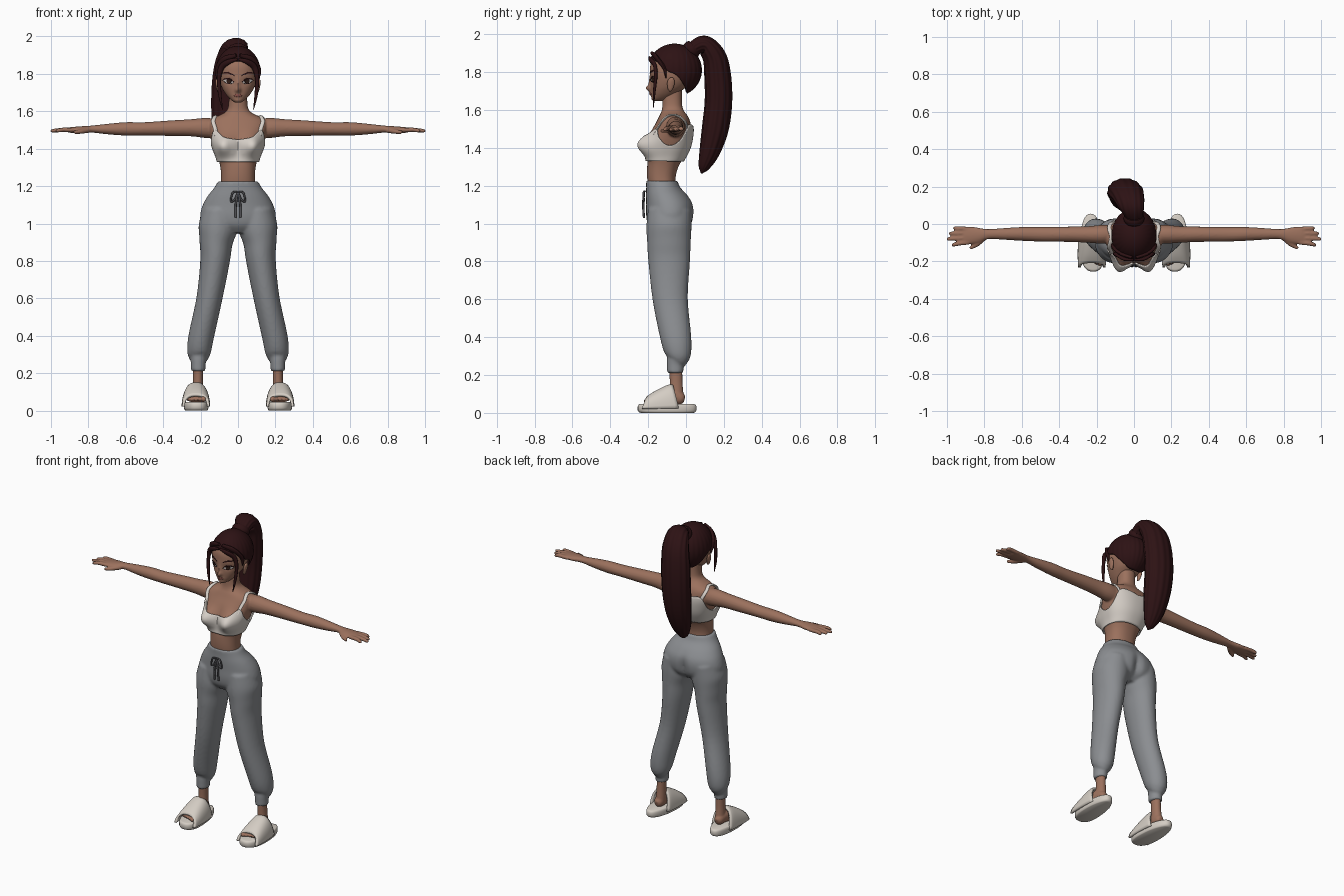
import bpy, bmesh, math
from mathutils import Vector as V

old = bpy.data.objects.get("Cube")
if old:
    bpy.data.objects.remove(old, do_unlink=True)


def material(name, r, g, b):
    m = bpy.data.materials.new(name)
    m.use_nodes = True
    m.diffuse_color = (r, g, b, 1)
    node = m.node_tree.nodes["Principled BSDF"]
    node.inputs["Base Color"].default_value = (r, g, b, 1)
    node.inputs["Roughness"].default_value = 0.8
    return m


SKIN = material("warm skin", .33, .165, .11)
HAIR = material("dark maroon hair", .026, .006, .007)
TOP = material("off white cotton", .68, .63, .58)
PANTS = material("grey fleece", .26, .27, .285)
SLIDE = material("cream rubber", .66, .61, .55)
CORD = material("dark grey cord", .09, .09, .1)
EYE = material("eye white", .7, .66, .63)
IRIS = material("deep brown iris", .03, .012, .008)
LIP = material("rose lip", .3, .1, .08)


def interp(table, t):
    """Smooth interpolation of rows whose first entry rises."""
    t = min(max(t, table[0][0]), table[-1][0])
    i = max(k for k in range(len(table) - 1) if table[k][0] <= t)
    a, b = table[i], table[i + 1]
    p, n = table[max(i - 1, 0)], table[min(i + 2, len(table) - 1)]
    h = b[0] - a[0]
    s = (t - a[0]) / h
    out = []
    for k in range(1, len(a)):
        m0 = (b[k] - p[k]) / (b[0] - p[0]) * h
        m1 = (n[k] - a[k]) / (n[0] - a[0]) * h
        out.append((2*s**3 - 3*s*s + 1) * a[k] + (s**3 - 2*s*s + s) * m0
                   + (3*s*s - 2*s**3) * b[k] + (s**3 - s*s) * m1)
    return out


def spw(v, p):
    return math.copysign(abs(v) ** p, v)


def steps(a, b, n):
    return [a + (b - a) * i / n for i in range(n + 1)]


def tube(pts, ref, seg=20, fine=5, ridge=0):
    """Rows of an elliptic sweep; each point is x, y, z and two radii."""
    table = [(i, *p) for i, p in enumerate(pts)]
    path = [interp(table, t) for t in steps(0, len(pts) - 1, fine * (len(pts) - 1))]
    rows = []
    for i, p in enumerate(path):
        tan = V(path[min(i + 1, len(path) - 1)][:3]) - V(path[max(i - 1, 0)][:3])
        side = tan.cross(V(ref)).normalized()
        up = side.cross(tan).normalized()
        row = []
        for k in range(seg):
            a = math.tau * k / seg
            w = 1 + ridge * math.cos(13 * a)
            row.append(V(p[:3]) + side * p[3] * w * math.cos(a) + up * p[4] * w * math.sin(a))
        rows.append(row)
    return rows


def part(name, mat, grids, mirror=False, closed=True, cap=True, remesh=0, solid=0):
    bm = bmesh.new()
    for rows in grids:
        for s in ((1, -1) if mirror else (1,)):
            vs = [[bm.verts.new((p[0] * s, p[1], p[2])) for p in row] for row in rows]
            n = len(vs[0])
            for a, b in zip(vs, vs[1:]):
                for k in range(n if closed else n - 1):
                    j = (k + 1) % n
                    bm.faces.new((a[k], a[j], b[j], b[k]))
            if cap and closed:
                bm.faces.new(vs[0][::-1])
                bm.faces.new(vs[-1])
    bmesh.ops.remove_doubles(bm, verts=bm.verts, dist=1e-5)
    bmesh.ops.recalc_face_normals(bm, faces=bm.faces)
    me = bpy.data.meshes.new(name)
    bm.to_mesh(me)
    bm.free()
    me.materials.append(mat)
    me.shade_smooth()
    ob = bpy.data.objects.new(name, me)
    bpy.context.collection.objects.link(ob)
    if remesh:
        m = ob.modifiers.new("Blend", "REMESH")
        m.mode, m.voxel_size, m.use_smooth_shade = "VOXEL", remesh, True
        m = ob.modifiers.new("Relax", "SMOOTH")
        m.factor, m.iterations = .5, 5
    else:
        me.set_sharp_from_angle(angle=math.radians(50))
    if solid:
        m = ob.modifiers.new("Thickness", "SOLIDIFY")
        m.thickness, m.offset = solid, 0
    return ob


def bell(v, w):
    return math.exp(-(v / w) ** 2)


def ring_point(table, z, a, p, grow=0):
    """Point on a stacked body outline; angle 0 is the front."""
    hx, yf, yb = interp(table, z)
    return V(((hx + grow) * spw(math.sin(a), p),
              (yf + yb) / 2 - ((yb - yf) / 2 + grow) * spw(math.cos(a), p), z))


def angles(n):
    return [math.tau * k / n for k in range(n)]


# Torso, neck, arms and hands, blended into one skin
TORSO = [(1.17, .095, -.195, -.05), (1.24, .09, -.205, -.055), (1.3, .094, -.205, -.04),
         (1.35, .106, -.198, -.012), (1.4, .125, -.195, .012), (1.45, .142, -.19, .024),
         (1.5, .155, -.175, .028), (1.545, .155, -.152, .02), (1.57, .122, -.14, .008),
         (1.59, .075, -.13, -.008), (1.62, .053, -.125, -.02), (1.72, .05, -.125, -.022)]


def torso(z, a, grow=0):
    p = ring_point(TORSO, z, a, .88, grow)
    if math.cos(a) > 0:
        k = bell(abs(p.x) - .07, .05) * bell(z - 1.415, .055) * min(1, math.cos(a) * 2)
        p.y -= .06 * k
        p.x += math.copysign(.012 * k, p.x) if abs(p.x) > .03 else 0
    return p


trunk = [[torso(z, a) for a in angles(64)] for z in steps(1.17, 1.72, 44)]
arm = tube([(.1, -.052, 1.505, .045, .05), (.17, -.055, 1.511, .05, .054),
            (.25, -.056, 1.512, .044, .046), (.35, -.055, 1.51, .041, .042),
            (.5, -.055, 1.506, .039, .036), (.6, -.053, 1.506, .037, .036),
            (.7, -.053, 1.505, .031, .028), (.78, -.054, 1.505, .027, .019),
            (.84, -.06, 1.502, .043, .018), (.895, -.062, 1.5, .046, .015),
            (.915, -.062, 1.5, .038, .011)], (0, 0, 1))
hand = [arm]
for base, tip, reach in ((-.026, -.022, .968), (-.05, -.05, .99),
                         (-.074, -.08, 1.002), (-.098, -.112, .975)):
    hand.append(tube([(.88, base, 1.5, .012, .012), (.94, (base + tip) / 2, 1.501, .012, .012),
                      (reach - .008, tip, 1.495, .01, .01), (reach, tip, 1.494, .005, .005)],
                     (0, 0, 1), 10))
hand.append(tube([(.8, -.075, 1.498, .014, .014), (.84, -.108, 1.492, .014, .013),
                  (.878, -.13, 1.488, .009, .009)], (0, 0, 1), 10))
body = [trunk] + hand + [[[(-p[0], p[1], p[2]) for p in r] for r in g] for g in hand]
part("body_skin", SKIN, body, remesh=.0055)

# Cropped top with scooped edge and shoulder straps
EDGE = [(0, 1.447), (25, 1.462), (45, 1.5), (65, 1.452), (90, 1.412),
        (115, 1.44), (138, 1.515), (160, 1.52), (180, 1.505)]


def edge(a):
    d = math.degrees(a)
    return interp(EDGE, min(d, 360 - d))[0]


part("crop_top", TOP, [[[torso(1.33 + (edge(a) - 1.33) * u, a, .009) for a in angles(96)]
                        for u in steps(0, 1, 18)]], cap=False, solid=.008)
strap = [(*torso(z, math.radians(d), .005), .006, .011) for z, d in
         ((1.47, 45), (1.51, 47), (1.545, 54), (1.568, 72), (1.573, 92),
          (1.56, 115), (1.53, 132), (1.49, 140))]
part("shoulder_straps", TOP, [tube(strap, (1, 0, 0), 12)], mirror=True)

# Head with nose, lips and eye sockets
HEAD = [(1.646, .014, -.168, -.125), (1.655, .03, -.176, -.1), (1.67, .047, -.18, -.07),
        (1.69, .064, -.183, -.04), (1.72, .083, -.186, 0), (1.76, .098, -.188, .03),
        (1.8, .104, -.19, .045), (1.85, .1, -.185, .045), (1.89, .082, -.16, .03),
        (1.92, .055, -.12, 0), (1.93, .03, -.09, -.03)]


def features(x, z):
    nose = .024 * bell(x, .013) * bell(z - 1.713, .016) + .009 * bell(x, .011) * bell(z - 1.745, .03)
    mouth = .007 * bell(x, .02) * bell(z - 1.684, .012) + .005 * bell(x, .025) * bell(z - 1.658, .012)
    return .006 * bell(abs(x) - .05, .025) * bell(z - 1.76, .018) - nose - mouth


def head(z, a):
    p = ring_point(HEAD, z, a, .9)
    if math.cos(a) > 0:
        p.y += features(p.x, z)
    return p


def face_y(x, z):
    hx, yf, yb = interp(HEAD, z)
    k = max(0, 1 - min(1, abs(x) / hx) ** (2 / .9)) ** .45
    return (yf + yb) / 2 - (yb - yf) / 2 * k + features(x, z)


part("head", SKIN, [[[head(z, a) for a in angles(96)] for z in steps(1.646, 1.93, 60)]])
part("ears", SKIN, [tube([(.1, -.085, 1.698, .004, .004), (.104, -.083, 1.71, .008, .013),
                          (.11, -.08, 1.74, .009, .02), (.113, -.077, 1.762, .008, .015),
                          (.112, -.077, 1.772, .003, .004)], (0, 1, 0), 14)], mirror=True)


def decal(name, mat, cx, cz, a, b, tilt=0, bend=0, lift=.002, mirror=True):
    rows = []
    for r in steps(0, 1, 5):
        row = []
        for t in angles(32):
            u, v = r * math.cos(t), r * math.sin(t)
            x, z = cx + a * u, cz + b * v + tilt * u + bend * (1 - u * u)
            row.append((x, face_y(x, z) - lift, z))
        rows.append(row)
    part(name, mat, [rows], mirror=mirror, cap=False, solid=.002)


decal("eye_whites", EYE, .051, 1.76, .027, .013, .004)
decal("irises", IRIS, .049, 1.761, .013, .013, 0, 0, .004)
decal("upper_lashes", HAIR, .052, 1.761, .031, .004, .005, .013, .005)
decal("lower_lashes", HAIR, .052, 1.76, .026, .0015, .004, -.013, .004)
decal("eyebrows", HAIR, .052, 1.797, .033, .004, .007, .008)
decal("lips", LIP, 0, 1.685, .021, .008, 0, 0, .002, False)

# Hair: scalp cap with hairline, face-framing strands, ponytail
LINE = [(0, 64), (25, 66), (50, 74), (75, 92), (95, 102), (115, 125), (140, 146), (180, 152)]


def scalp(u, a):
    d = math.degrees(a)
    phi = math.radians(interp(LINE, min(d, 360 - d))[0]) * u
    w = 1 + .008 * math.cos(26 * a) * math.sin(phi) ** 2
    return (.115 * w * math.sin(phi) * math.sin(a),
            -.06 - .138 * w * math.sin(phi) * math.cos(a), 1.81 + .135 * math.cos(phi))


part("hair_cap", HAIR, [[[scalp(u, a) for a in angles(156)] for u in steps(0, 1, 24)]],
     cap=False, solid=.01)
part("front_strands", HAIR, [
    tube([(.002, -.192, 1.878, .006, .006), (.05, -.188, 1.865, .014, .009),
          (.088, -.165, 1.835, .016, .01), (.102, -.16, 1.775, .011, .009),
          (.097, -.168, 1.69, .009, .007), (.083, -.173, 1.61, .002, .002)], (0, 1, 0), 12),
    tube([(.01, -.18, 1.9, .01, .008), (.075, -.155, 1.875, .018, .01),
          (.108, -.115, 1.82, .016, .009), (.108, -.105, 1.765, .003, .003)], (0, 1, 0), 12)],
    mirror=True)
part("ponytail", HAIR, [tube(
    [(0, .015, 1.885, .035, .04), (0, .05, 1.93, .04, .05), (-.012, .1, 1.942, .05, .068),
     (-.03, .15, 1.88, .062, .084), (-.043, .168, 1.78, .07, .092), (-.05, .172, 1.64, .072, .092),
     (-.05, .155, 1.5, .07, .085), (-.05, .125, 1.38, .054, .066), (-.045, .095, 1.3, .03, .036),
     (-.04, .082, 1.265, .004, .004)], (1, 0, 0), 104, 6, .022)])
part("hair_tie", HAIR, [tube([(0, .012, 1.9, .044, .048), (0, .03, 1.918, .05, .056),
                              (0, .045, 1.93, .044, .05)], (1, 0, 0), 24)])

# Joggers: pelvis and legs blended together
PELVIS = [(.95, .1, -.17, -.02), (.99, .185, -.2, .025), (1.04, .202, -.21, .042),
          (1.1, .188, -.21, .038), (1.15, .16, -.211, .008), (1.19, .128, -.21, -.03),
          (1.225, .107, -.211, -.045)]


def pelvis(z, a):
    p = ring_point(PELVIS, z, a, .95)
    if math.cos(a) < 0:
        p.y -= .022 * bell(p.x, .025) * bell(z - 1.03, .07)
    return p


leg = tube([(.1, -.086, 1.07, .09, .115), (.107, -.09, .98, .104, .119), (.117, -.09, .9, .089, .115),
            (.123, -.089, .8, .079, .11), (.153, -.083, .6, .069, .093), (.196, -.054, .4, .068, .082),
            (.208, -.043, .32, .064, .071), (.211, -.048, .285, .054, .06),
            (.212, -.056, .265, .041, .046), (.213, -.057, .21, .038, .043)], (0, 1, 0), 32)
part("joggers", PANTS, [[[pelvis(z, a) for a in angles(64)] for z in steps(.95, 1.225, 24)], leg,
                        [[(-p[0], p[1], p[2]) for p in r] for r in leg]], remesh=.008)


def cord(pts, r):
    return tube([(*p, r, r) for p in pts], (0, 1, 0), 8)


part("drawstring", CORD, [
    cord([(.002, -.217, 1.17), (.028, -.224, 1.165), (.038, -.222, 1.12),
          (.02, -.224, 1.125), (.003, -.222, 1.16)], .005),
    cord([(.002, -.222, 1.165), (.012, -.226, 1.1), (.014, -.222, 1.03)], .006)], mirror=True)

# Feet
foot = [tube([(.213, -.055, .25, .027, .035), (.214, -.052, .16, .027, .034),
              (.216, -.05, .08, .03, .038), (.217, -.05, .055, .025, .03)], (0, 1, 0)),
        tube([(.218, -.008, .07, .015, .018), (.218, -.025, .075, .028, .032),
              (.219, -.07, .088, .035, .044), (.221, -.11, .083, .044, .04),
              (.223, -.16, .066, .052, .024), (.223, -.19, .06, .05, .016)], (0, 0, 1))]
for i in range(5):
    x, r = .183 + .021 * i, (.017, .013, .012, .011, .011)[i]
    foot.append(tube([(x, -.16, .062, r, r), (x, -.2 + .005 * i, .063, r, r),
                      (x, -.222 + .007 * i, .057, r * .5, r * .5)], (0, 0, 1), 10))
part("feet", SKIN, foot, mirror=True, remesh=.005)

# Slides: sole and broad strap


def outline(z, k):
    return [(.225 + .007 * math.sin(a) + k * (.064 - .011 * math.sin(a)) * spw(math.cos(a), .85),
             -.1 + .155 * k * spw(math.sin(a), .85), z) for a in angles(48)]


part("slide_soles", SLIDE, [[outline(z, k) for z, k in
                             ((0, .9), (.004, .96), (.014, 1), (.034, 1), (.044, .97), (.047, .92))]],
     mirror=True)
ARCH = [(-.205, .066, .058), (-.17, .069, .082), (-.12, .068, .108), (-.085, .064, .122), (-.07, .06, .12)]
arch = []
for y in steps(-.205, -.07, 10):
    w, h = interp(ARCH, y)
    arch.append([(.225 + w * spw(math.cos(a), .8), y + .03 * (1 - math.sin(a)) * (y + .14) / .07,
                  .022 + h * spw(math.sin(a), .85)) for a in steps(0, math.pi, 28)])
part("slide_straps", SLIDE, [arch], mirror=True, closed=False, solid=.014)
